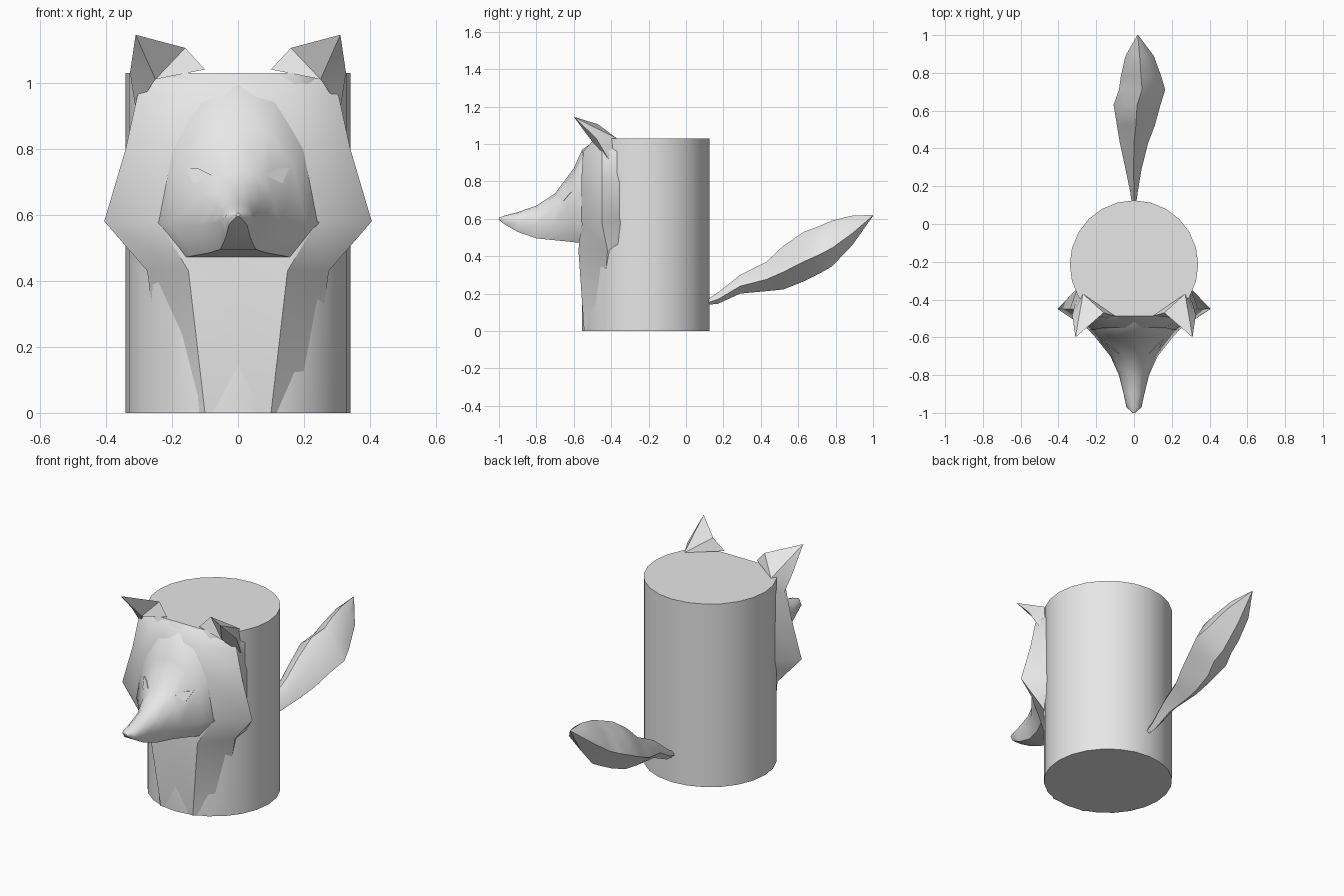
import bpy, bmesh, math
from mathutils import Vector
from mathutils.bvhtree import BVHTree

cube = bpy.data.objects.get("Cube")
if cube:
    bpy.data.objects.remove(cube, do_unlink=True)

clay = bpy.data.materials.new("plain_grey")
clay.use_nodes = True
clay.diffuse_color = (0.8, 0.8, 0.8, 1)
clay.node_tree.nodes["Principled BSDF"].inputs["Base Color"].default_value = clay.diffuse_color


def make(name, bm, angle=40):
    """Turn a bmesh into a smooth-shaded object that keeps sharp edges."""
    bmesh.ops.recalc_face_normals(bm, faces=bm.faces)
    mesh = bpy.data.meshes.new(name)
    bm.to_mesh(mesh)
    bm.free()
    mesh.materials.append(clay)
    obj = bpy.data.objects.new(name, mesh)
    bpy.context.collection.objects.link(obj)
    bpy.ops.object.select_all(action="DESELECT")
    obj.select_set(True)
    bpy.context.view_layer.objects.active = obj
    bpy.ops.object.shade_smooth_by_angle(angle=math.radians(angle))
    return obj


def loft(rings):
    """Skin a list of closed rings and cap both ends."""
    bm = bmesh.new()
    rows = [[bm.verts.new(p) for p in ring] for ring in rings]
    n = len(rows[0])
    for a, b in zip(rows, rows[1:]):
        for i in range(n):
            j = (i + 1) % n
            bm.faces.new((a[i], a[j], b[j], b[i]))
    bm.faces.new(rows[0])
    bm.faces.new(rows[-1])
    return bm


def mirrored(half):
    """Close a half ring, adding the -x copies of off-centre points."""
    return half + [(-x, y, z) for x, y, z in reversed(half) if x > 0]


# Cup body: a closed cylinder whose front rim slopes back into the forehead
RADIUS, CENTRE, SIDES = 0.34, -0.215, 24


def body_ring(z, front=-1):
    turns = [2 * math.pi * i / SIDES for i in range(SIDES)]
    return [(RADIUS * math.sin(t), max(CENTRE + RADIUS * math.cos(t), front), z)
            for t in turns]


make("cup_body", loft([body_ring(0), body_ring(0.95), body_ring(1.03, -0.487)]))

# Mane with pointed cheeks, fading down the front of the cup
# z, front x, front y, tip x, tip y
mane_rows = [
    (1.028, 0.12, -0.487, 0.25, -0.45),
    (0.96, 0.17, -0.55, 0.305, -0.45),
    (0.8, 0.21, -0.56, 0.34, -0.45),
    (0.58, 0.24, -0.56, 0.405, -0.45),
    (0.43, 0.15, -0.575, 0.275, -0.42),
    (0.0, 0.1, -0.545, 0.22, -0.45),
]
make("mane", loft([
    mirrored([(0, fy, z), (fx, fy, z), (tx, ty, z), (min(tx, 0.3), -0.34, z), (0, -0.3, z)])
    for z, fx, fy, tx, ty in mane_rows]))

# Face and snout: y, half width, top, jaw edge, underside
face_rows = [
    (-0.48, 0.27, 1.02, 0.58, 0.47),
    (-0.555, 0.245, 0.97, 0.577, 0.47),
    (-0.6, 0.205, 0.87, 0.572, 0.475),
    (-0.7, 0.125, 0.735, 0.565, 0.485),
    (-0.8, 0.08, 0.67, 0.57, 0.495),
    (-0.9, 0.055, 0.635, 0.58, 0.53),
    (-0.97, 0.04, 0.617, 0.59, 0.57),
    (-1.0, 0.006, 0.605, 0.6, 0.595),
]


def face_ring(y, w, top, jaw, low):
    h = top - jaw
    return mirrored([(0, y, top), (w * 0.45, y, top - h * 0.08),
                     (w * 0.82, y, top - h * 0.42), (w, y, jaw),
                     (w * 0.68, y, low), (0, y, low)])


face = make("face_and_snout", loft([face_ring(*row) for row in face_rows]))

# Eyes: thin slanted plates laid on the face
tree = BVHTree.FromPolygons([v.co for v in face.data.vertices],
                            [p.vertices for p in face.data.polygons])
eye_outline = [(0.08, 0.72), (0.12, 0.74), (0.155, 0.742), (0.135, 0.695)]
for side, label in ((1, "left"), (-1, "right")):
    layers = ([], [])
    for x, z in eye_outline:
        hit = tree.ray_cast(Vector((side * x, -2, z)), Vector((0, 1, 0)))[0]
        y = hit.y if hit else -0.65
        layers[0].append((side * x, y - 0.004, z))
        layers[1].append((side * x, y + 0.004, z))
    make(label + "_eye", loft(layers), 10)

# Ears: forward-leaning shells with a hollow front
ear_points = {
    "tip": (0.31, -0.6, 1.145),
    "ridge": (0.16, -0.47, 1.105),
    "inner": (0.1, -0.487, 1.04),
    "back": (0.27, -0.37, 1.03),
    "outer": (0.31, -0.415, 0.92),
    "side": (0.327, -0.48, 1.03),
    "hollow": (0.25, -0.5, 1.01),
}
ear_faces = ["tip ridge back", "ridge inner back", "tip back side", "side back outer",
             "tip hollow ridge", "ridge hollow inner", "tip side hollow",
             "side outer hollow", "inner hollow back", "hollow outer back"]
for side, label in ((1, "left"), (-1, "right")):
    bm = bmesh.new()
    verts = {k: bm.verts.new((side * x, y, z)) for k, (x, y, z) in ear_points.items()}
    for names in ear_faces:
        bm.faces.new([verts[k] for k in names.split()])
    make(label + "_ear", bm, 25)

# Bushy tail handle: y, -x edge, +x edge, underside, top
tail_rows = [
    (0.11, -0.012, 0.012, 0.14, 0.165),
    (0.17, -0.02, 0.02, 0.145, 0.205),
    (0.29, -0.045, 0.04, 0.2, 0.3),
    (0.43, -0.075, 0.075, 0.213, 0.37),
    (0.52, -0.09, 0.11, 0.222, 0.455),
    (0.63, -0.108, 0.14, 0.265, 0.53),
    (0.71, -0.08, 0.165, 0.305, 0.56),
    (0.78, -0.07, 0.145, 0.345, 0.59),
    (0.89, -0.045, 0.105, 0.46, 0.617),
    (1.0, 0.018, 0.022, 0.615, 0.62),
]


def tail_ring(y, left, right, low, top):
    mid, h = (left + right) / 2, top - low
    lean = lambda edge, f: mid + (edge - mid) * f
    return [(mid, y, top), (lean(right, 0.55), y, low + h * 0.8),
            (right, y, low + h * 0.4), (mid, y, low),
            (left, y, low + h * 0.4), (lean(left, 0.55), y, low + h * 0.8)]


make("tail_handle", loft([tail_ring(*row) for row in tail_rows]), 30)
